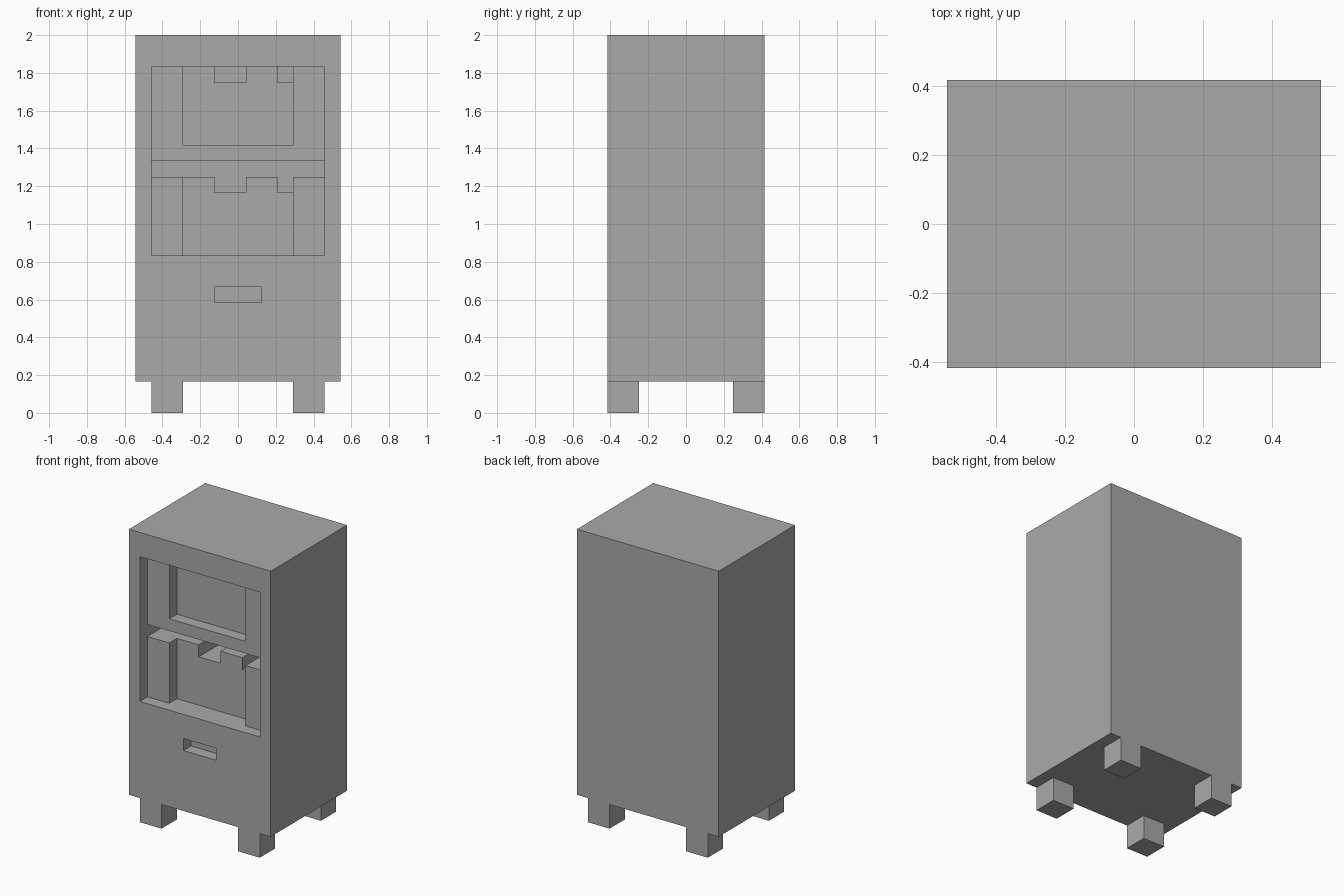
import bpy

U = 1 / 12  # one block of the grid

default = bpy.data.objects.get("Cube")
if default:
    bpy.data.objects.remove(default, do_unlink=True)

grey = bpy.data.materials.new("plain grey")
grey.use_nodes = True
colour = (0.4, 0.4, 0.4, 1)
grey.diffuse_color = colour
grey.node_tree.nodes["Principled BSDF"].inputs["Base Color"].default_value = colour


def box(name, x, y, z):
    """Box from (low, high) block ranges on each axis."""
    bpy.ops.mesh.primitive_cube_add(size=1)
    ob = bpy.context.object
    ob.name = name
    ob.location = [(a + b) / 2 * U for a, b in (x, y, z)]
    ob.scale = [(b - a) * U for a, b in (x, y, z)]
    bpy.ops.object.transform_apply(location=True, rotation=False, scale=True)
    ob.data.materials.append(grey)
    return ob


def recess(target, name, x, z, depth):
    """Cut a rectangular recess into the front of the target."""
    cutter = box(name, x, (-6, depth - 5), z)
    cutter.hide_render = True
    mod = target.modifiers.new(name, 'BOOLEAN')
    mod.operation = 'DIFFERENCE'
    mod.solver = 'EXACT'
    mod.object = cutter
    bpy.context.view_layer.objects.active = target
    bpy.ops.object.modifier_apply(modifier=mod.name)
    bpy.data.objects.remove(cutter, do_unlink=True)


# Cabinet body
cabinet = box("cabinet", (-6.5, 6.5), (-5, 5), (2, 24))

# Display window with two stepped compartments and a gap between them
recess(cabinet, "window", (-5.5, 5.5), (10, 22), 1)
recess(cabinet, "upper_display", (-3.5, 3.5), (17, 22), 2)
recess(cabinet, "lower_display", (-3.5, 3.5), (10, 15), 2)
recess(cabinet, "shelf_gap", (-5.5, 5.5), (15, 16), 5)

# Notches along the top of each display
for top in (22, 15):
    recess(cabinet, "wide_notch", (-1.5, 0.5), (top - 1, top), 5)
    recess(cabinet, "narrow_notch", (2.5, 3.5), (top - 1, top), 5)

# Dispensing slot
recess(cabinet, "slot", (-1.5, 1.5), (7, 8), 1)

# Four square legs
for side, x in (("right", (-5.5, -3.5)), ("left", (3.5, 5.5))):
    for end, y in (("front", (-5, -3)), ("back", (3, 5))):
        box(f"{end}_{side}_leg", x, y, (0, 2))
